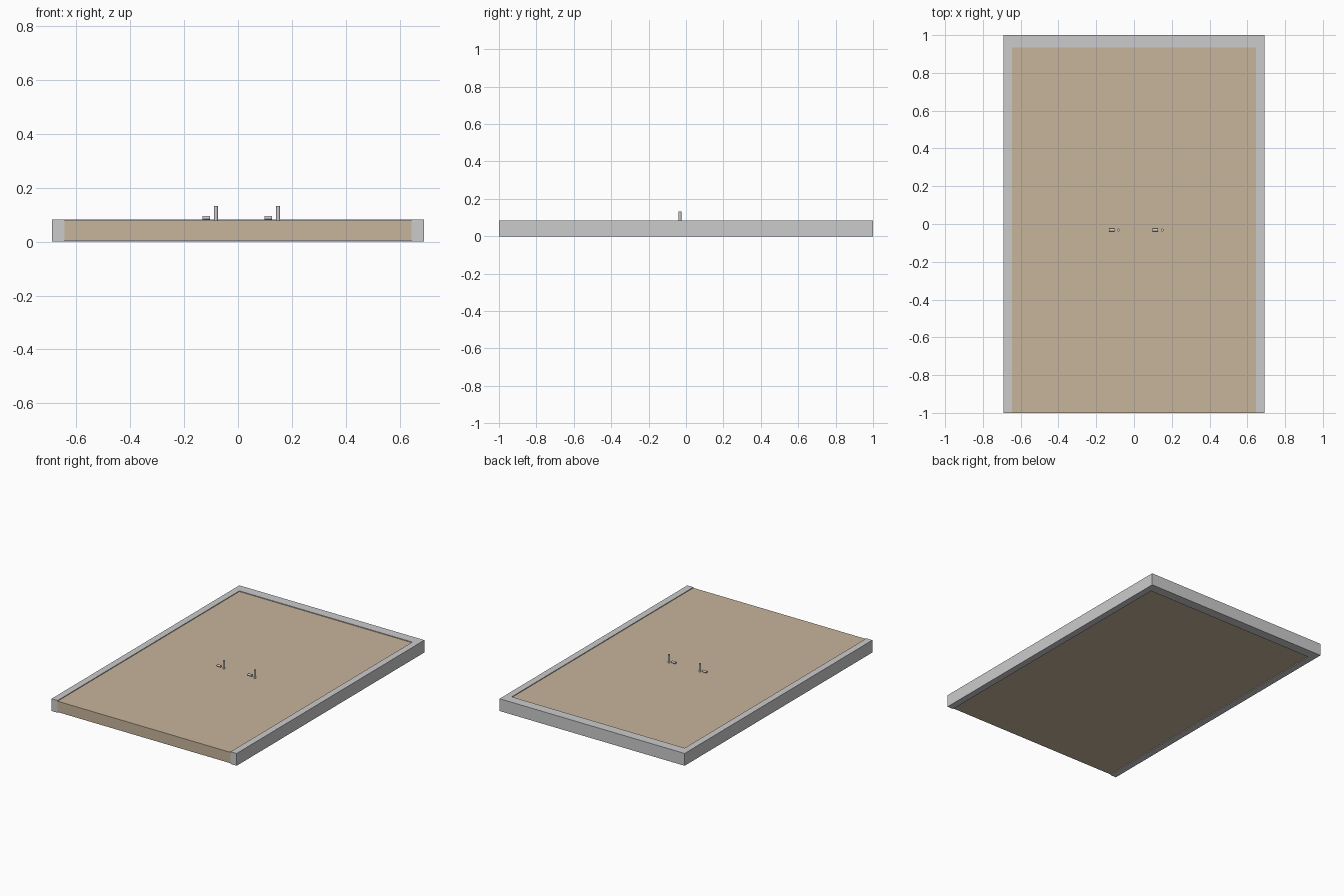
import bpy, bmesh, math

if "Cube" in bpy.data.objects:
    bpy.data.objects.remove(bpy.data.objects["Cube"])

wood = bpy.data.materials.new("tan_board")
wood.diffuse_color = (0.57, 0.46, 0.33, 1)
wood.use_nodes = True
wood.node_tree.nodes["Principled BSDF"].inputs["Base Color"].default_value = wood.diffuse_color


def extrude_outline(name, pts, z0, z1, mat=None):
    bm = bmesh.new()
    face = bm.faces.new([bm.verts.new((x, y, z0)) for x, y in pts])
    ext = bmesh.ops.extrude_face_region(bm, geom=[face])
    verts = [g for g in ext["geom"] if isinstance(g, bmesh.types.BMVert)]
    bmesh.ops.translate(bm, vec=(0, 0, z1 - z0), verts=verts)
    bmesh.ops.recalc_face_normals(bm, faces=bm.faces)
    me = bpy.data.meshes.new(name)
    bm.to_mesh(me)
    bm.free()
    ob = bpy.data.objects.new(name, me)
    bpy.context.collection.objects.link(ob)
    if mat:
        me.materials.append(mat)
    return ob


def rod(name, loc, radius, length, rot=(0, 0, 0)):
    bpy.ops.mesh.primitive_cylinder_add(vertices=16, radius=radius, depth=length,
                                        location=loc, rotation=rot)
    bpy.context.object.name = name
    bpy.ops.object.shade_smooth_by_angle(angle=math.radians(40))


X, XI, YI, H = 0.69, 0.645, 0.935, 0.083
LOW, TOP = 0.005, 0.078

# U-shaped frame, open at the front
extrude_outline("frame", [(-X, -1), (-XI, -1), (-XI, YI), (XI, YI),
                          (XI, -1), (X, -1), (X, 1), (-X, 1)], 0, H)

# Board set slightly below the frame on both faces
extrude_outline("board", [(-XI, -1), (XI, -1), (XI, YI), (-XI, YI)], LOW, TOP, wood)

# Two pairs of pegs: one lying, one upright
R, Y = 0.0075, -0.032
for i, x in enumerate((-0.082, 0.149)):
    rod(f"upright_peg_{i}", (x, Y, (TOP + 0.133) / 2), R, 0.133 - TOP)
    rod(f"lying_peg_{i}", (x - 0.036, Y, 0.0885), R, 0.028, (0, math.pi / 2, 0))
